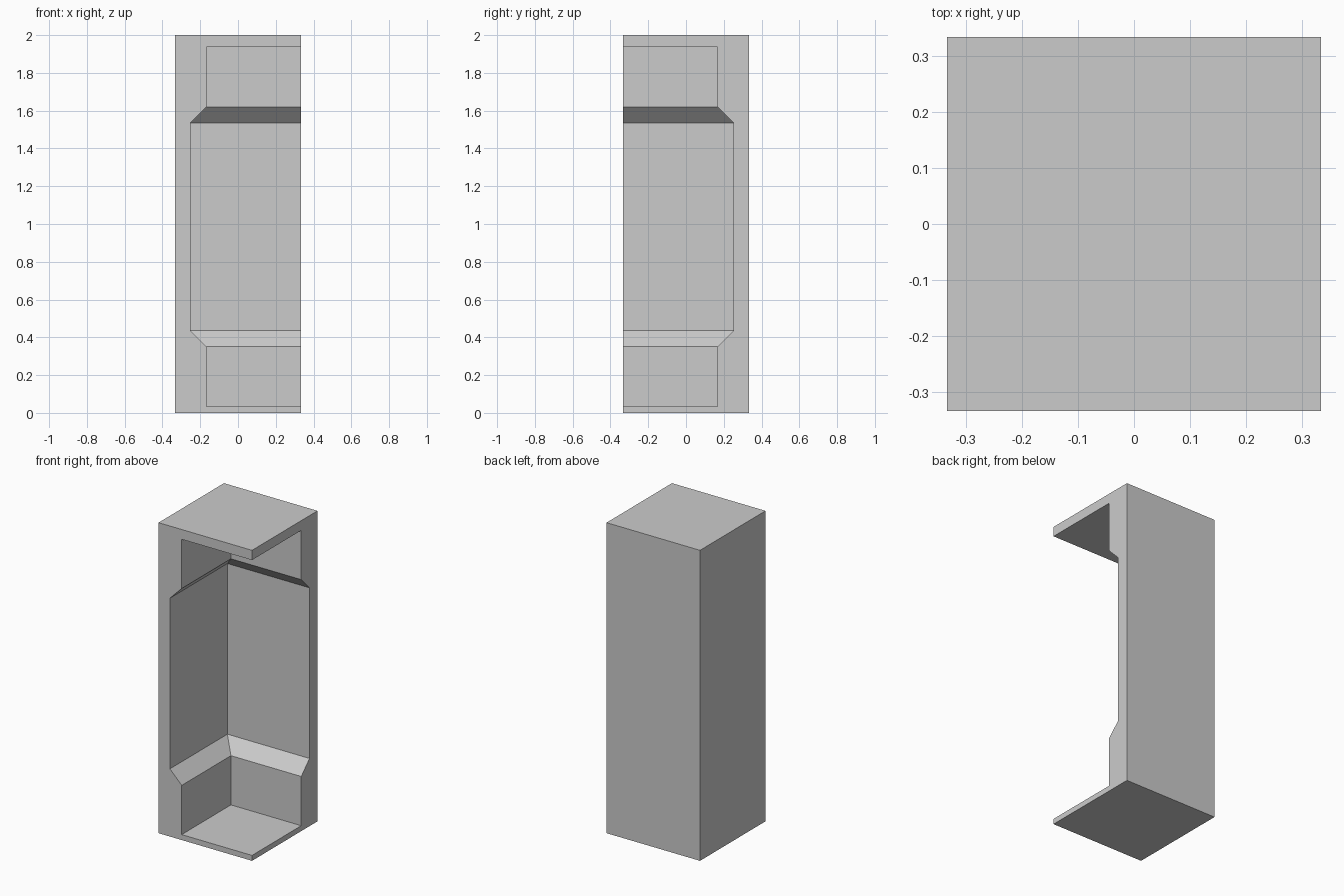
import bpy
import bmesh

default = bpy.data.objects.get("Cube")
if default:
    bpy.data.objects.remove(default, do_unlink=True)

HALF, HEIGHT = 0.333, 2.0
# Cavity profile: wall offset from the axis, height
PROFILE = [(0.168, 0.035), (0.168, 0.352), (0.252, 0.436),
           (0.252, 1.535), (0.168, 1.62), (0.168, 1.937)]

grey = bpy.data.materials.new("light grey")
grey.use_nodes = True
color = (0.6, 0.6, 0.6, 1)
grey.diffuse_color = color
grey.node_tree.nodes["Principled BSDF"].inputs["Base Color"].default_value = color

bm = bmesh.new()


def face(points):
    bm.faces.new([bm.verts.new(p) for p in points])


def mirrored(points):
    """Add a face and its twin across the diagonal of the open corner."""
    face(points)
    face([(-y, -x, z) for x, y, z in reversed(points)])


def square(z):
    return [(-HALF, -HALF, z), (HALF, -HALF, z), (HALF, HALF, z), (-HALF, HALF, z)]


# Bottom, top and the two plain outer walls
face(square(0))
face(square(HEIGHT))
mirrored([(-HALF, -HALF, 0), (-HALF, HALF, 0), (-HALF, HALF, HEIGHT), (-HALF, -HALF, HEIGHT)])

# Bracket-shaped rims on the two open sides
floor_z, ceiling_z = PROFILE[0][1], PROFILE[-1][1]
outline = [(-HALF, HEIGHT), (-HALF, 0), (HALF, 0), (HALF, floor_z)]
outline += [(-w, z) for w, z in PROFILE]
outline += [(HALF, ceiling_z), (HALF, HEIGHT)]
mirrored([(x, -HALF, z) for x, z in outline])

# Cavity walls and slopes
for (w0, z0), (w1, z1) in zip(PROFILE, PROFILE[1:]):
    mirrored([(-w0, -HALF, z0), (-w0, w0, z0), (-w1, w1, z1), (-w1, -HALF, z1)])

# Cavity floor and ceiling
for w, z in (PROFILE[0], PROFILE[-1]):
    face([(-w, -HALF, z), (HALF, -HALF, z), (HALF, w, z), (-w, w, z)])

bmesh.ops.remove_doubles(bm, verts=bm.verts, dist=0.0001)
bmesh.ops.recalc_face_normals(bm, faces=bm.faces)

mesh = bpy.data.meshes.new("open_corner_column")
bm.to_mesh(mesh)
bm.free()
mesh.materials.append(grey)
column = bpy.data.objects.new("open_corner_column", mesh)
bpy.context.collection.objects.link(column)
